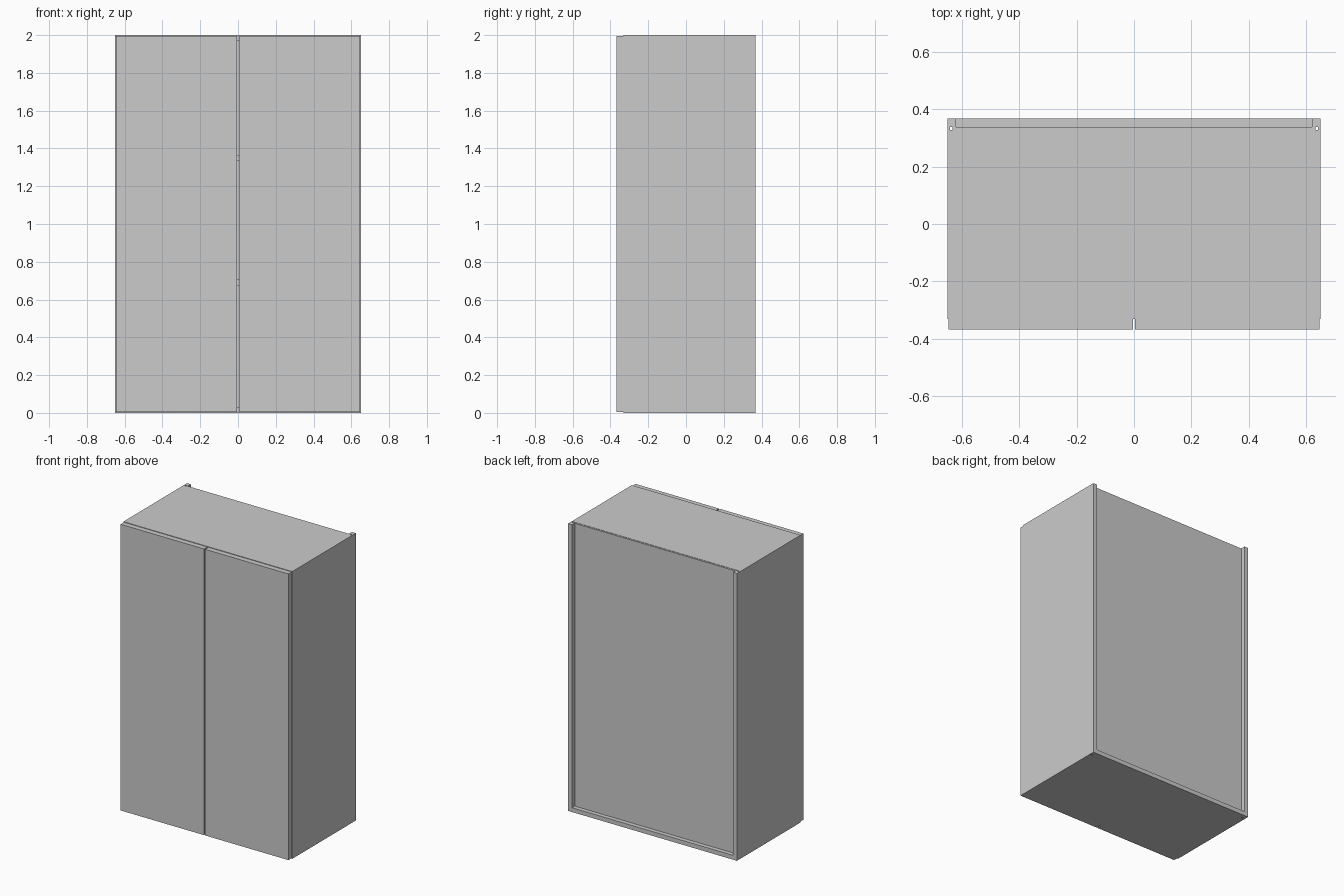
import bpy, bmesh

if "Cube" in bpy.data.objects:
    bpy.data.objects.remove(bpy.data.objects["Cube"])

W, D, H = 0.65, 0.368, 2.0      # half width, half depth, height
T = 0.03                        # board thickness
FRONT = -0.332                  # front edge of the carcass
G0, G1 = 0.328, 0.338           # back-panel groove


def new_object(name, bm):
    bmesh.ops.recalc_face_normals(bm, faces=bm.faces)
    mesh = bpy.data.meshes.new(name)
    bm.to_mesh(mesh)
    bm.free()
    obj = bpy.data.objects.new(name, mesh)
    bpy.context.collection.objects.link(obj)
    return obj


def prism(name, outline, z0, z1):
    bm = bmesh.new()
    face = bm.faces.new([bm.verts.new((x, y, z0)) for x, y in outline])
    top = bmesh.ops.extrude_face_region(bm, geom=[face])["geom"]
    verts = [g for g in top if isinstance(g, bmesh.types.BMVert)]
    bmesh.ops.translate(bm, verts=verts, vec=(0, 0, z1 - z0))
    return new_object(name, bm)


def board(name, x0, x1, y0, y1, z0, z1):
    return prism(name, [(x0, y0), (x1, y0), (x1, y1), (x0, y1)], z0, z1)


inner = W - T
for side, s in (("left", -1), ("right", 1)):
    # Side panel, grooved on its inner face for the back panel
    outline = [(W, FRONT), (W, D), (inner, D), (inner, G1), (W - 0.008, G1),
               (W - 0.008, G0), (inner, G0), (inner, FRONT)]
    prism(side + "_side_panel", [(s * x, y) for x, y in outline], 0, H)
    # Overlay door
    xs = sorted((s * 0.004, s * (W - 0.004)))
    board(side + "_door", *xs, -D, FRONT, 0.004, H - 0.004)

# Horizontal boards; the bottom runs behind the back panel
board("top_panel", -inner, inner, FRONT, G0, H - T, H)
board("bottom_panel", -inner, inner, FRONT, D, 0, T)
for i, z in enumerate((0.69, 1.35)):
    board(f"shelf_{i + 1}", -inner, inner, FRONT + 0.005, G0, z - T / 2, z + T / 2)

# Thin back panel held in the grooves
board("back_panel", -(W - 0.018), W - 0.018, G0, G1, T, H - 0.002)
